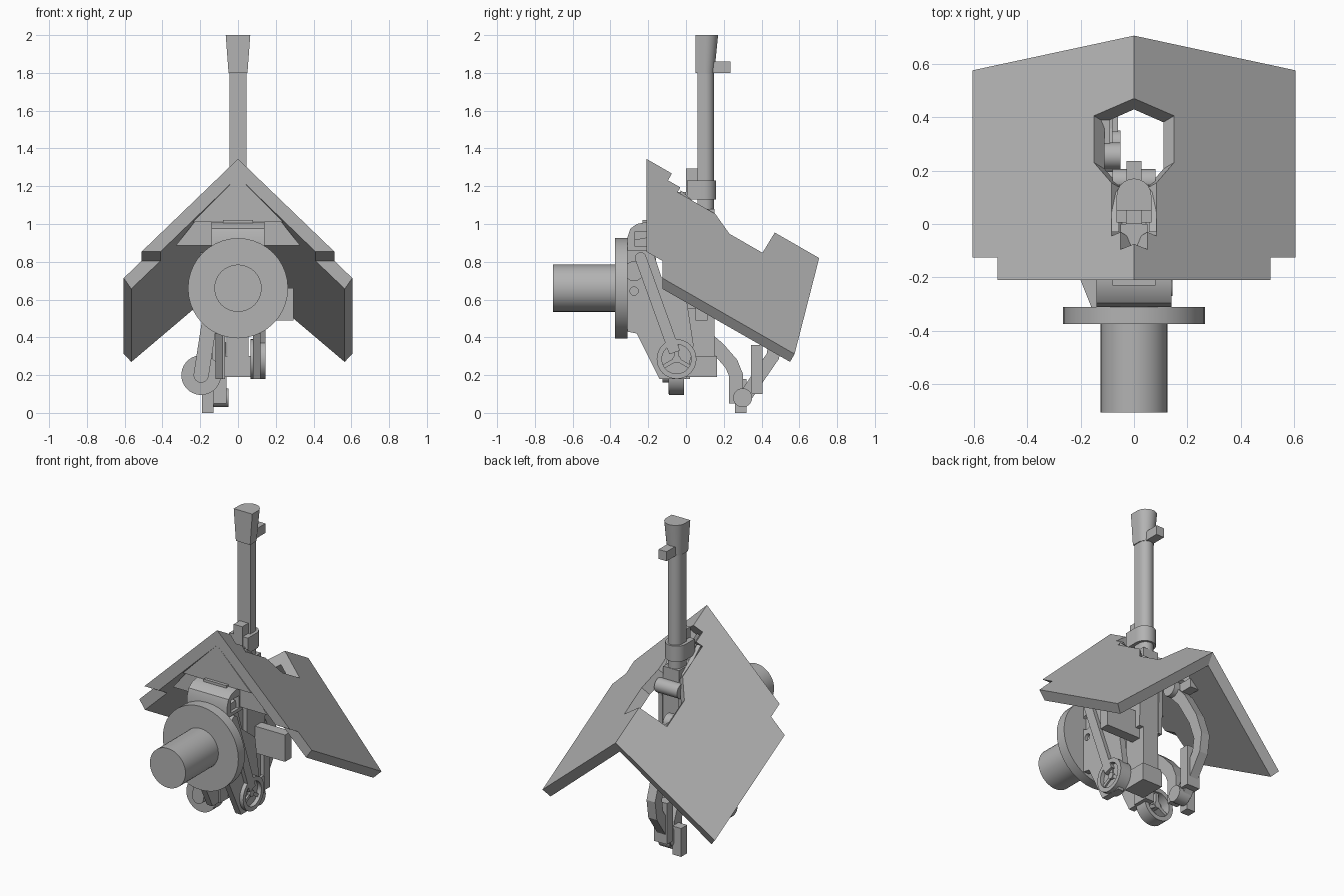
import bpy, bmesh
from math import sin, cos, pi, radians
from mathutils import Vector

cube = bpy.data.objects.get("Cube")
if cube:
    bpy.data.objects.remove(cube, do_unlink=True)

steel = bpy.data.materials.new("grey_steel")
steel.use_nodes = True
GREY = (0.45, 0.45, 0.45, 1)
steel.diffuse_color = GREY
steel.node_tree.nodes["Principled BSDF"].inputs["Base Color"].default_value = GREY
rounded = []


def finish(name, bm, smooth=False):
    bmesh.ops.recalc_face_normals(bm, faces=bm.faces[:])
    me = bpy.data.meshes.new(name)
    bm.to_mesh(me)
    bm.free()
    me.materials.append(steel)
    ob = bpy.data.objects.new(name, me)
    bpy.context.collection.objects.link(ob)
    if smooth:
        rounded.append(ob)
    return ob


def place(axis, a, b, t):
    return {"x": (t, a, b), "y": (a, t, b), "z": (a, b, t)}[axis]


def prism(name, prof, axis, lo, hi, prof2=None, smooth=False):
    """Extrude a 2D profile along an axis, optionally into a second profile."""
    bm = bmesh.new()
    low = [bm.verts.new(place(axis, a, b, lo)) for a, b in prof]
    top = [bm.verts.new(place(axis, a, b, hi)) for a, b in (prof2 or prof)]
    bm.faces.new(low)
    bm.faces.new(top)
    for i in range(len(low)):
        j = (i + 1) % len(low)
        bm.faces.new((low[i], low[j], top[j], top[i]))
    return finish(name, bm, smooth)


def box(name, x0, x1, y0, y1, z0, z1):
    return prism(name, [(x0, y0), (x1, y0), (x1, y1), (x0, y1)], "z", z0, z1)


def circle(a, b, r, n=40):
    return [(a + r * cos(2 * pi * i / n), b + r * sin(2 * pi * i / n)) for i in range(n)]


def cyl(name, axis, a, b, r, lo, hi):
    return prism(name, circle(a, b, r), axis, lo, hi, smooth=True)


def d_section(hw, y0, y1, n=16):
    """Flat front, round back."""
    yc = y1 - hw
    arc = [(hw * cos(pi * i / n), yc + hw * sin(pi * i / n)) for i in range(n + 1)]
    return [(-hw, y0), (hw, y0)] + arc


def band(path, width):
    """Outline of constant width around a 2D path."""
    pts = [Vector(p) for p in path]
    left, right = [], []
    for i, p in enumerate(pts):
        d = (pts[min(i + 1, len(pts) - 1)] - pts[max(i - 1, 0)]).normalized()
        side = Vector((-d.y, d.x)) * width / 2
        left.append(tuple(p + side))
        right.append(tuple(p - side))
    return left + right[::-1]


def cut(ob, cutter):
    mod = ob.modifiers.new("cut", "BOOLEAN")
    mod.object = cutter
    mod.solver = "EXACT"
    dg = bpy.context.evaluated_depsgraph_get()
    baked = bpy.data.meshes.new_from_object(ob.evaluated_get(dg))
    ob.modifiers.clear()
    ob.data = baked
    if cutter in rounded:
        rounded.remove(cutter)
    bpy.data.objects.remove(cutter, do_unlink=True)


def handwheel(name, axis, a, b, r, lo, hi):
    rim = cyl(name + "_rim", axis, a, b, r, lo, hi)
    cut(rim, cyl("bore", axis, a, b, r * 0.74, lo - 0.01, hi + 0.01))
    mid = (lo + hi) / 2
    cyl(name + "_hub", axis, a, b, r * 0.2, lo + 0.01, hi - 0.01)
    for k in range(3):
        ang = radians(90 + 120 * k)
        tip = (a + cos(ang) * r * 0.8, b + sin(ang) * r * 0.8)
        prism(name + "_spoke", band([(a, b), tip], r * 0.2), axis, mid - 0.025, mid + 0.025)


# Shield: one sloped plate with a stepped opening at the ridge, mirrored
def roof(x, y):
    return Vector((x, y, 1.345 - 0.574 * (y + 0.21) - 0.963 * x))


normal = Vector((0.963, 0.574, 1)).normalized()
inward = {"n": -0.063 * normal, "r": Vector((0, -0.041, -0.071)),
          "f": Vector((-0.04, 0, -0.057)), "v": Vector((0, 0, -0.095)),
          "h": Vector((-0.1, 0, 0))}
outline = [(0, -0.21, "v"), (0, -0.075, "r"), (0.05, -0.095, "n"), (0.05, -0.03, "n"),
           (0.085, -0.045, "n"), (0.085, 0.155, "n"), (0.15, 0.23, "n"), (0.15, 0.405, "n"),
           (0, 0.47, "r"), (0, 0.705, "r"), (0.605, 0.575, "n"), (0.605, -0.125, "f"),
           (0.51, -0.125, "h"), (0.51, -0.21, "h")]
bm = bmesh.new()
outer = [bm.verts.new(roof(x, y)) for x, y, k in outline]
inner = [bm.verts.new(roof(x, y) + inward[k]) for x, y, k in outline]
bm.faces.new(outer)
bm.faces.new(inner)
for i in range(len(outer)):
    j = (i + 1) % len(outer)
    if outline[i][0] or outline[j][0]:
        bm.faces.new((outer[i], outer[j], inner[j], inner[i]))
shield = finish("shield", bm)
shield.modifiers.new("mirror", "MIRROR")
prism("shield_gusset", [(-0.24, 1.01), (0.24, 1.01), (0, 1.25)], "y", -0.21, -0.17)
prism("shield_crossbeam", [(-0.33, 0.885), (0.33, 0.885), (0.23, 1.01), (-0.23, 1.01)],
      "y", -0.18, -0.13)

# Barrel and flared muzzle
prism("barrel", d_section(0.045, 0.06, 0.148), "z", 0.9, 1.8, smooth=True)
prism("muzzle", d_section(0.05, 0.05, 0.15), "z", 1.8, 2.0, d_section(0.065, 0.05, 0.17), True)
box("muzzle_sight", -0.028, 0.028, 0.13, 0.235, 1.8, 1.86)
prism("barrel_collar", d_section(0.065, 0.005, 0.16), "z", 1.13, 1.23, smooth=True)
box("collar_sight", -0.03, 0.03, 0.0, 0.062, 1.13, 1.295)

# Receiver and its side rails
box("receiver", -0.055, 0.055, 0.0, 0.15, 0.27, 1.08)
for s in (-1, 1):
    prism("receiver_rail", [(-0.03, 0.55), (0.15, 0.55), (0.16, 0.98), (0.12, 1.05), (-0.03, 1.18)],
          "x", s * 0.07 - 0.014, s * 0.07 + 0.014)
box("receiver_front", -0.05, 0.05, -0.08, 0.0, 0.6, 1.17)
cyl("breech_pin", "x", 0.16, 0.96, 0.045, -0.08, 0.08)
box("receiver_foot", -0.07, 0.07, 0.0, 0.165, 0.19, 0.3)
box("ammo_plate", 0.05, 0.295, 0.05, 0.115, 0.49, 0.66)

# Pedestal pivot in front
cyl("pivot_shaft", "y", 0, 0.66, 0.125, -0.705, -0.37)
cyl("pivot_disc", "y", 0, 0.66, 0.265, -0.375, -0.31)
box("pivot_block", -0.1, 0.1, -0.31, -0.16, 0.5, 0.9)

# Cradle cheeks with round openings
cheek = [(-0.31, 0.91), (-0.2, 0.93), (-0.13, 0.72), (0.0, 0.62), (0.04, 0.36), (0.0, 0.18),
         (-0.14, 0.18), (-0.26, 0.42), (-0.31, 0.43)]
for s in (-1, 1):
    plate = prism("cradle_cheek", cheek, "x", s * 0.1 - 0.02, s * 0.1 + 0.02)
    for z, r in ((0.75, 0.05), (0.645, 0.022)):
        cut(plate, cyl("hole", "x", -0.275, z, r, s * 0.1 - 0.05, s * 0.1 + 0.05))
prism("side_bracket", [(-0.2, -0.21), (-0.13, -0.21), (-0.13, -0.31), (-0.16, -0.31)], "z", 0.6, 0.85)

# Rounded trunnion housing on top
housing = [(-0.31, 0.86), (-0.31, 0.93), (-0.295, 0.975), (-0.26, 1.0), (-0.21, 1.01),
           (-0.15, 1.01), (-0.15, 0.86)]
trunnion = prism("trunnion_housing", housing, "x", -0.14, 0.14, smooth=True)
cut(trunnion, box("window", 0.1, 0.2, -0.27, -0.19, 0.88, 0.96))
box("housing_tab", -0.08, 0.08, -0.23, -0.16, 1.0, 1.022)

# Handwheels with their driving rods
handwheel("side_wheel", "x", -0.05, 0.285, 0.105, 0.065, 0.145)
prism("side_rod", band([(-0.24, 0.82), (-0.06, 0.32)], 0.06), "x", 0.12, 0.145)
cyl("side_rod_end", "x", -0.24, 0.82, 0.03, 0.12, 0.145)
handwheel("front_wheel", "y", -0.195, 0.2, 0.105, -0.09, -0.01)
cyl("front_wheel_cover", "y", -0.195, 0.2, 0.1, -0.092, -0.07)
prism("front_rod", band([(-0.11, 0.75), (-0.195, 0.2)], 0.08), "y", -0.125, -0.09)
cyl("front_rod_end", "y", -0.195, 0.2, 0.04, -0.125, -0.09)
box("wheel_bracket", -0.135, -0.07, -0.08, 0.02, 0.18, 0.45)

# Curved rear arms meeting at the lower pivot
bow = [(0.22, 0.82), (0.33, 0.7), (0.43, 0.53), (0.475, 0.4), (0.46, 0.3), (0.39, 0.2), (0.31, 0.08)]
prism("bow_arm", band(bow, 0.07), "x", -0.14, -0.08)
link = [(0.1, 0.4), (0.17, 0.34), (0.24, 0.26), (0.265, 0.2), (0.265, 0.05)]
prism("link_arm", band(link, 0.075), "x", -0.13, -0.06)
cyl("bow_head", "x", 0.255, 0.8, 0.05, -0.15, -0.05)
box("bow_head_mount", -0.15, -0.09, 0.22, 0.4, 0.76, 0.82)
cyl("lower_pivot", "x", 0.3, 0.08, 0.05, -0.13, -0.05)
box("lower_post", -0.19, -0.13, 0.26, 0.32, 0.0, 0.18)
box("arm_grip", -0.15, -0.06, 0.345, 0.405, 0.1, 0.36)

for ob in bpy.context.selected_objects:
    ob.select_set(False)
for ob in rounded:
    ob.select_set(True)
bpy.context.view_layer.objects.active = rounded[0]
bpy.ops.object.shade_smooth_by_angle(angle=radians(32))
